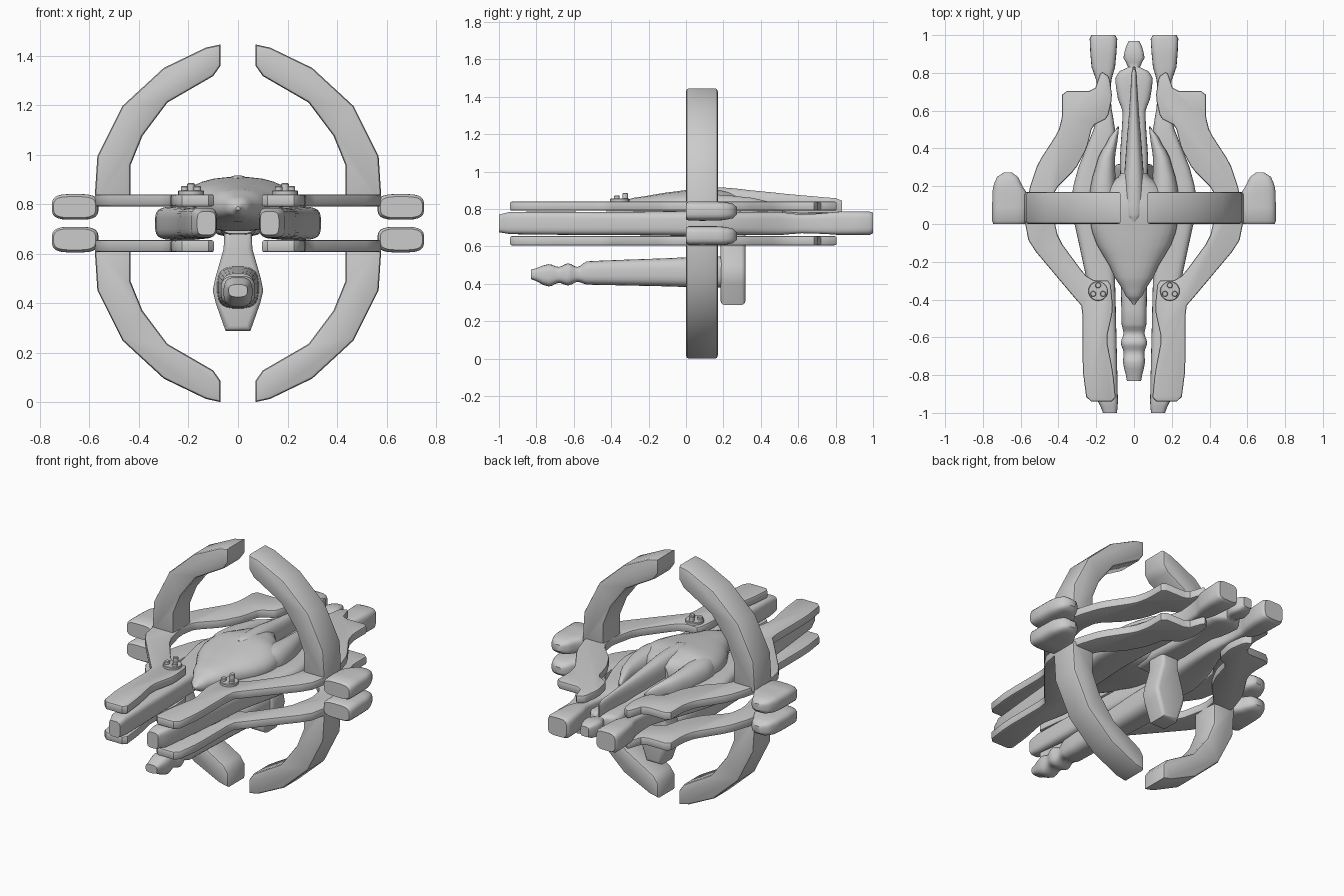
import bpy, bmesh
from math import cos, sin, pi, copysign
from mathutils import Vector

if "Cube" in bpy.data.objects:
    bpy.data.objects.remove(bpy.data.objects["Cube"])

MID = 0.7225  # height of the horizontal symmetry plane


def finish(name, bm, mirror="", angle=40):
    bmesh.ops.recalc_face_normals(bm, faces=bm.faces)
    mesh = bpy.data.meshes.new(name)
    bm.to_mesh(mesh)
    bm.free()
    ob = bpy.data.objects.new(name, mesh)
    bpy.context.collection.objects.link(ob)
    ob.location.z = MID
    bpy.ops.object.select_all(action='DESELECT')
    ob.select_set(True)
    bpy.context.view_layer.objects.active = ob
    bpy.ops.object.shade_smooth_by_angle(angle=angle * pi / 180)
    if mirror:
        m = ob.modifiers.new("mirror", 'MIRROR')
        m.use_axis = ("X" in mirror, False, "Z" in mirror)
        m.use_mirror_merge = False
    return ob


def soften(pts, r=0.2):
    # cut every outline corner once
    out = []
    for i, p in enumerate(pts):
        p, a, b = Vector(p), Vector(pts[i - 1]), Vector(pts[(i + 1) % len(pts)])
        out += [p.lerp(a, r), p.lerp(b, r)]
    return out


def prism(name, pts, lo, hi, axis, bevel, mirror="", segs=2):
    # outline in XY or XZ, extruded along the other axis, with rounded rims
    bm = bmesh.new()
    put = (lambda p, h: (p[0], p[1], h)) if axis == 'Z' else (lambda p, h: (p[0], h, p[1]))
    a = [bm.verts.new(put(p, lo)) for p in pts]
    b = [bm.verts.new(put(p, hi)) for p in pts]
    caps = [bm.faces.new(a), bm.faces.new(b)]
    n = len(pts)
    for i in range(n):
        bm.faces.new((a[i], a[(i + 1) % n], b[(i + 1) % n], b[i]))
    bmesh.ops.recalc_face_normals(bm, faces=bm.faces)
    edges = [e for f in caps for e in f.edges]
    bmesh.ops.bevel(bm, geom=edges, offset=bevel, segments=segs, profile=0.5,
                    affect='EDGES', clamp_overlap=False)
    return finish(name, bm, mirror)


def spline(rows, steps):
    # smooth interpolation between section rows
    out = []
    for i in range(len(rows) - 1):
        p = [Vector(rows[max(0, min(len(rows) - 1, i + k))]) for k in (-1, 0, 1, 2)]
        for s in range(steps):
            t = s / steps
            m1, m2 = (p[2] - p[0]) * .35, (p[3] - p[1]) * .35
            v = (p[1] * (2*t**3 - 3*t*t + 1) + m1 * (t**3 - 2*t*t + t)
                 + p[2] * (3*t*t - 2*t**3) + m2 * (t**3 - t*t))
            v[0] = p[1][0] + (p[2][0] - p[1][0]) * t
            out.append(v)
    return out + [Vector(rows[-1])]


def loft(name, rows, power=2.0, mirror="", steps=3, sides=24):
    # rows: y, left x, right x, bottom z, top z (z absolute)
    bm = bmesh.new()
    rings = []
    for y, x0, x1, z0, z1 in spline(rows, steps):
        ring = []
        for k in range(sides):
            t = 2 * pi * (k + .5) / sides
            c, s = (copysign(abs(f(t)) ** (2 / power), f(t)) for f in (cos, sin))
            ring.append(bm.verts.new(((x0 + x1) / 2 + c * (x1 - x0) / 2, y,
                                      (z0 + z1) / 2 + s * (z1 - z0) / 2 - MID)))
        rings.append(ring)
    for a, b in zip(rings, rings[1:]):
        for k in range(sides):
            bm.faces.new((a[k], a[(k + 1) % sides], b[(k + 1) % sides], b[k]))
    bm.faces.new(rings[0])
    bm.faces.new(rings[-1])
    return finish(name, bm, mirror)


def sym(rows):
    # y, half width, bottom, top -> centred loft rows
    return [(y, -h, h, b, t) for y, h, b, t in rows]


# four arched ring segments
outer = [(.07, 1.445), (.13, 1.432), (.30, 1.35), (.467, 1.196), (.568, .994), (.58, .81)]
inner = [(.434, .81), (.434, .957), (.386, 1.075), (.285, 1.21), (.10, 1.317), (.07, 1.36)]
prism("ring_arch", [(x, z - MID) for x, z in outer + inner], 0, .17, 'Y', .014, "XZ")

# flat outrigger plates, above and below
plate = [(.25, -.94), (.272, -.77), (.272, -.44), (.32, -.385), (.555, -.105), (.58, .02),
         (.555, .185), (.51, .32), (.40, .49), (.38, .57), (.38, .705), (.21, .705),
         (.175, .81), (.13, .78), (.115, .67), (.14, .56), (.22, .52), (.25, .40), (.31, .29),
         (.42, .18), (.435, .08), (.40, -.08), (.26, -.27), (.21, -.30), (.125, -.30),
         (.11, -.45), (.145, -.61), (.11, -.79), (.095, -.94)]
prism("outrigger_plate", soften(plate, .15), .068, .117, 'Z', .009, "XZ")

# wing tip pods
loft("tip_pod", [(0, .575, .745, .745, .83), (.015, .565, .752, .737, .84), (.16, .565, .75, .737, .84),
                 (.2, .59, .745, .74, .838), (.25, .615, .725, .75, .828),
                 (.272, .645, .69, .77, .81)], 3.5, "XZ", 2)

# long middle booms with square tail blocks
loft("middle_boom", [(-1, .09, .165, .675, .77), (-.94, .085, .19, .665, .785),
                     (-.5, .095, .235, .66, .785), (-.3, .10, .25, .66, .785),
                     (0, .12, .315, .655, .79), (.12, .12, .335, .655, .79),
                     (.3, .11, .295, .66, .785), (.5, .10, .215, .66, .785),
                     (.62, .12, .19, .67, .77), (.76, .12, .20, .665, .78),
                     (.83, .10, .225, .66, .787), (.98, .088, .235, .66, .787),
                     (1, .1, .225, .67, .78)], 4, "X", 2)

# domed hull with two swept rear lobes
loft("hull", sym([(-.425, .008, .775, .79), (-.38, .045, .75, .825), (-.28, .105, .73, .86),
                  (-.05, .22, .70, .895), (.08, .225, .69, .91), (.19, .15, .69, .90),
                  (.27, .07, .70, .885)]), 2.3, "", 4)
loft("hull_lobe", [(-.08, .06, .18, .72, .86), (.08, .07, .237, .70, .88), (.2, .095, .23, .70, .875),
                   (.35, .10, .19, .72, .86), (.46, .085, .13, .75, .835),
                   (.515, .08, .088, .78, .81)], 2.3, "X", 3)

# spine ridge and stepped tail
loft("spine_ridge", sym([(.01, .02, .80, .905), (.05, .05, .78, .916), (.2, .055, .74, .915),
                         (.4, .042, .72, .895), (.6, .026, .72, .875), (.8, .014, .74, .858),
                         (.835, .006, .76, .845)]), 2.5)
loft("tail", sym([(.1, .07, .68, .82), (.35, .075, .67, .80), (.5, .065, .67, .79),
                  (.6, .062, .67, .78), (.66, .085, .67, .78), (.77, .10, .67, .78),
                  (.81, .075, .675, .775), (.83, .032, .685, .765), (.88, .056, .68, .775),
                  (.94, .042, .685, .77), (.97, .028, .70, .76)]), 4, "", 2)

# underslung cannon with stepped muzzle
loft("cannon_barrel", sym([(-.83, .038, .425, .475), (-.735, .058, .385, .505), (-.68, .055, .405, .49),
                           (-.63, .07, .39, .51), (-.58, .056, .41, .49), (-.53, .066, .395, .52),
                           (-.3, .071, .39, .53), (.2, .085, .378, .548)]), 3, "", 3)
mount = [(.055, .70), (.058, .62), (.092, .50), (.102, .45), (.09, .40), (.05, .287)]
mount = mount + [(-x, z) for x, z in reversed(mount)]
prism("cannon_mount", [(x, z - MID) for x, z in mount], .185, .318, 'Y', .022, "", 3)


# round sensor pads with three studs each
def disc(name, x, y, r, z0, z1):
    pts = [(x + r * cos(k * pi / 10), y + r * sin(k * pi / 10)) for k in range(20)]
    prism(name, pts, z0 - MID, z1 - MID, 'Z', .003, "X", 1)


disc("sensor_pad", .19, -.355, .052, .83, .855)
for i in range(3):
    a = pi / 2 + i * 2 * pi / 3
    disc("sensor_stud", .19 + .03 * cos(a), -.355 + .03 * sin(a), .015, .85, .885 if i == 0 else .872)
